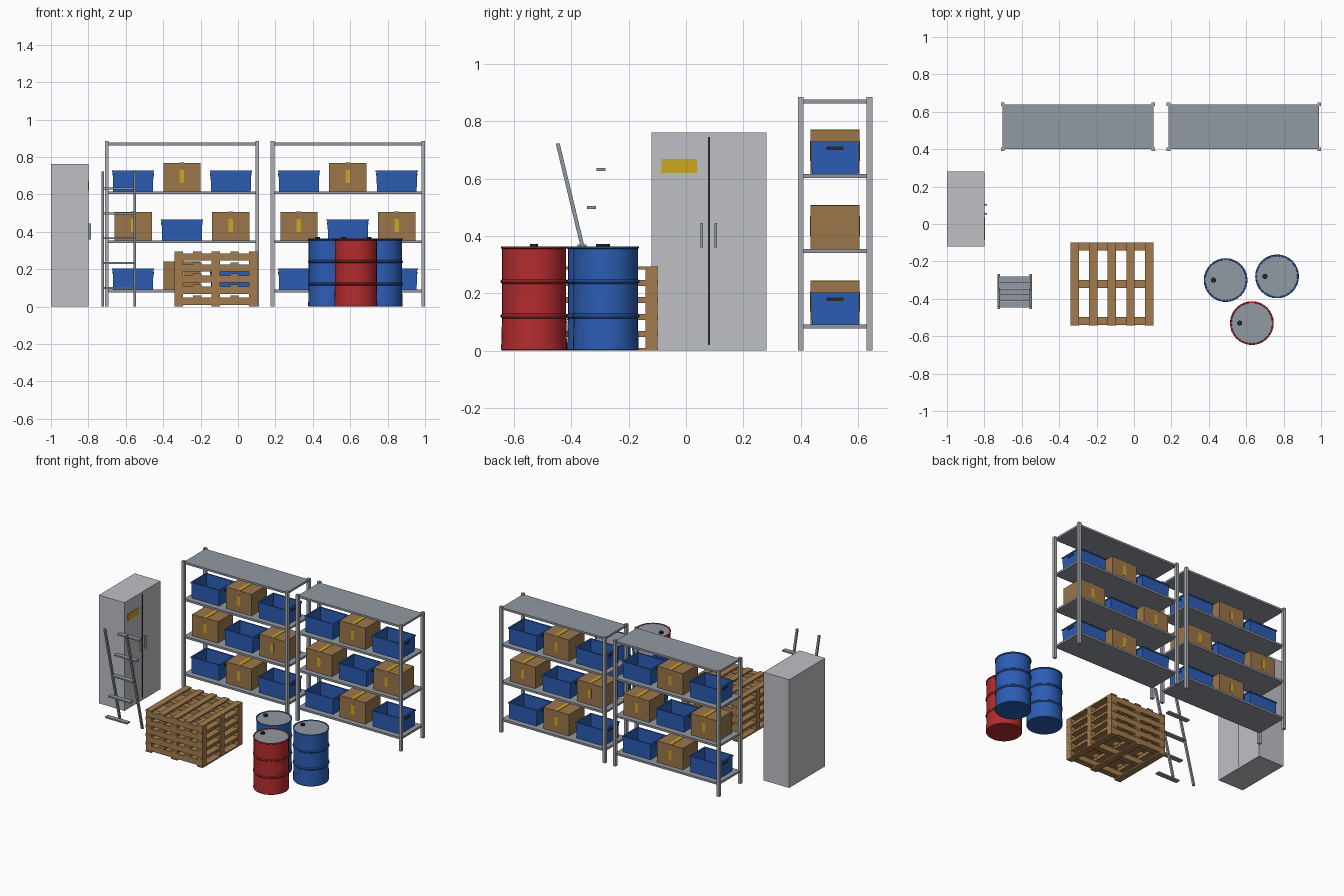
import bpy, bmesh, math
from mathutils import Vector

default = bpy.data.objects.get("Cube")
if default:
    bpy.data.objects.remove(default, do_unlink=True)


def material(name, r, g, b):
    m = bpy.data.materials.new(name)
    m.use_nodes = True
    m.diffuse_color = (r, g, b, 1)
    m.node_tree.nodes["Principled BSDF"].inputs["Base Color"].default_value = (r, g, b, 1)
    return m


CABINET = material("light grey paint", 0.52, 0.53, 0.56)
POST = material("galvanised metal", 0.42, 0.43, 0.46)
STEEL = material("steel grey", 0.29, 0.32, 0.36)
BLUE = material("blue", 0.025, 0.11, 0.46)
RED = material("red", 0.46, 0.025, 0.028)
CARD = material("cardboard", 0.33, 0.18, 0.07)
WOOD = material("pallet wood", 0.36, 0.20, 0.075)
YELLOW = material("yellow", 0.60, 0.38, 0.015)
DARK = material("near black", 0.02, 0.02, 0.022)


def finish(name, bm, *mats):
    bmesh.ops.recalc_face_normals(bm, faces=bm.faces)
    mesh = bpy.data.meshes.new(name)
    bm.to_mesh(mesh)
    bm.free()
    for m in mats:
        mesh.materials.append(m)
    ob = bpy.data.objects.new(name, mesh)
    bpy.context.collection.objects.link(ob)
    return ob


def add_box(bm, x, y, z):
    """Each argument is a (low, high) pair."""
    vs = bmesh.ops.create_cube(bm, size=1)["verts"]
    for v in vs:
        v.co = Vector([(p[0] + p[1]) / 2 + c * (p[1] - p[0])
                       for p, c in zip((x, y, z), v.co)])
    return vs


def boxes(name, mat, *specs):
    bm = bmesh.new()
    for s in specs:
        add_box(bm, *s)
    return finish(name, bm, mat)


def around(c, half):
    return (c - half, c + half)


def loft(bm, rings):
    """Skin a stack of closed rings and cap both ends."""
    loops = [[bm.verts.new(p) for p in ring] for ring in rings]
    n = len(loops[0])
    for a, b in zip(loops, loops[1:]):
        for i in range(n):
            j = (i + 1) % n
            bm.faces.new((a[i], a[j], b[j], b[i]))
    bm.faces.new(loops[0])
    bm.faces.new(loops[-1])


# Storage cabinet with doors facing +x
boxes("cabinet_body", CABINET, ((-1, -0.8), (-0.12, 0.28), (0, 0.762)))
boxes("cabinet_door_seam", DARK, ((-0.802, -0.798), around(0.08, 0.003), (0.02, 0.745)))
boxes("cabinet_sign", YELLOW, ((-0.802, -0.797), (-0.085, 0.038), (0.62, 0.668)))
boxes("cabinet_handles", STEEL,
      *[((-0.801, -0.787), around(y, 0.004), (0.36, 0.445)) for y in (0.055, 0.104)])


# Shelf contents
SHELF_Y = 0.52


def make_bin(x, z):
    bm = bmesh.new()
    levels = ((0.106, 0.081, 0), (0.109, 0.083, 0.104), (0.113, 0.087, 0.104),
              (0.113, 0.087, 0.112), (0.103, 0.077, 0.112), (0.100, 0.075, 0.008))
    loft(bm, [[(x + sx * hx, SHELF_Y + sy * hy, z + h)
               for sx, sy in ((-1, -1), (1, -1), (1, 1), (-1, 1))]
              for hx, hy, h in levels])
    finish("storage_bin", bm, BLUE)
    boxes("bin_grips", DARK, *[(around(x + s * 0.108, 0.003), around(SHELF_Y, 0.03),
                                (z + 0.083, z + 0.095)) for s in (-1, 1)])


def make_carton(x, z):
    top = z + 0.151
    boxes("carton", CARD, (around(x, 0.1), around(SHELF_Y, 0.085), (z, top)))
    boxes("carton_tape", YELLOW,
          (around(x, 0.012), around(SHELF_Y, 0.085), (top - 0.001, top + 0.003)),
          *[(around(x, 0.012), around(SHELF_Y + s * 0.085, 0.002), (z + 0.045, z + 0.115))
            for s in (-1, 1)])


# Two shelving units
LEVELS = (0.077, 0.341, 0.603, 0.863)
for left in (-0.702, 0.185):
    right = left + 0.805
    boxes("shelf_posts", POST, *[(around(x, 0.01), around(y, 0.01), (0, 0.885))
                                 for x in (left, right) for y in (0.4, 0.64)])
    boxes("shelf_boards", STEEL, *[((left, right), (0.4, 0.64), (z, z + 0.014))
                                   for z in LEVELS])
    for row, z in enumerate(LEVELS[:3]):
        for col in range(3):
            x = left + 0.4025 + (col - 1) * 0.2615
            if (row + col) % 2 == 0:
                make_bin(x, z + 0.014)
            else:
                make_carton(x, z + 0.014)


# Stack of five pallets
PX, PY, PALLET_H = -0.118, -0.32, 0.059
for level in range(5):
    z = level * PALLET_H
    boxes("pallet", WOOD,
          *[(around(PX + i * 0.0995, 0.0225), around(PY, 0.222), (z + 0.048, z + 0.0585))
            for i in range(-2, 3)],
          *[(around(PX, 0.2215), around(PY + i * 0.199, 0.021), (z + 0.01, z + 0.048))
            for i in (-1, 0, 1)],
          *[(around(PX + i * 0.199, 0.0225), around(PY, 0.222), (z, z + 0.01))
            for i in (-1, 0, 1)])


# Steel drums with two rolling hoops, recessed lid and bung
SEGMENTS = 32


def make_drum(x, y, mat):
    r = 0.112
    profile = [(r, 0), (r + 0.003, 0.004)]
    for hoop in (0.121, 0.241):
        profile += [(r, hoop - 0.008), (r + 0.005, hoop - 0.003),
                    (r + 0.005, hoop + 0.003), (r, hoop + 0.008)]
    profile += [(r, 0.355), (r + 0.004, 0.358), (r + 0.004, 0.364), (r - 0.003, 0.364),
                (r - 0.004, 0.361)]
    bm = bmesh.new()
    loft(bm, [[(x + rad * math.cos(t), y + rad * math.sin(t), z)
               for t in (math.tau * i / SEGMENTS for i in range(SEGMENTS))]
              for rad, z in profile])
    for f in bm.faces:
        if len(f.verts) > 4 and f.calc_center_median().z > 0.3:
            f.material_index = 1
    drum = finish("drum", bm, mat, STEEL)
    bm = bmesh.new()
    loft(bm, [[(x - 0.065 + 0.014 * math.cos(t), y + 0.014 * math.sin(t), z)
               for t in (math.tau * i / 12 for i in range(12))] for z in (0.36, 0.373)])
    bung = finish("drum_bung", bm, DARK)
    for ob in (drum, bung):
        bpy.ops.object.select_all(action="DESELECT")
        ob.select_set(True)
        bpy.context.view_layer.objects.active = ob
        bpy.ops.object.shade_smooth_by_angle(angle=math.radians(30))


make_drum(0.49, -0.30, BLUE)
make_drum(0.765, -0.28, BLUE)
make_drum(0.63, -0.53, RED)


# Ladder: rails lean forward, treads step back as they rise
bm = bmesh.new()
for x in (-0.724, -0.553):
    for v in add_box(bm, around(x, 0.007), around(-0.274, 0.007), (0, 0.722)):
        v.co.y -= v.co.z * 0.24
finish("ladder_rails", bm, STEEL)
boxes("ladder_treads", STEEL,
      *[(around(-0.6385, 0.0855), around(-0.363 + i * 0.0335, 0.016),
         around(0.366 + i * 0.133, 0.005)) for i in range(-2, 3)])
